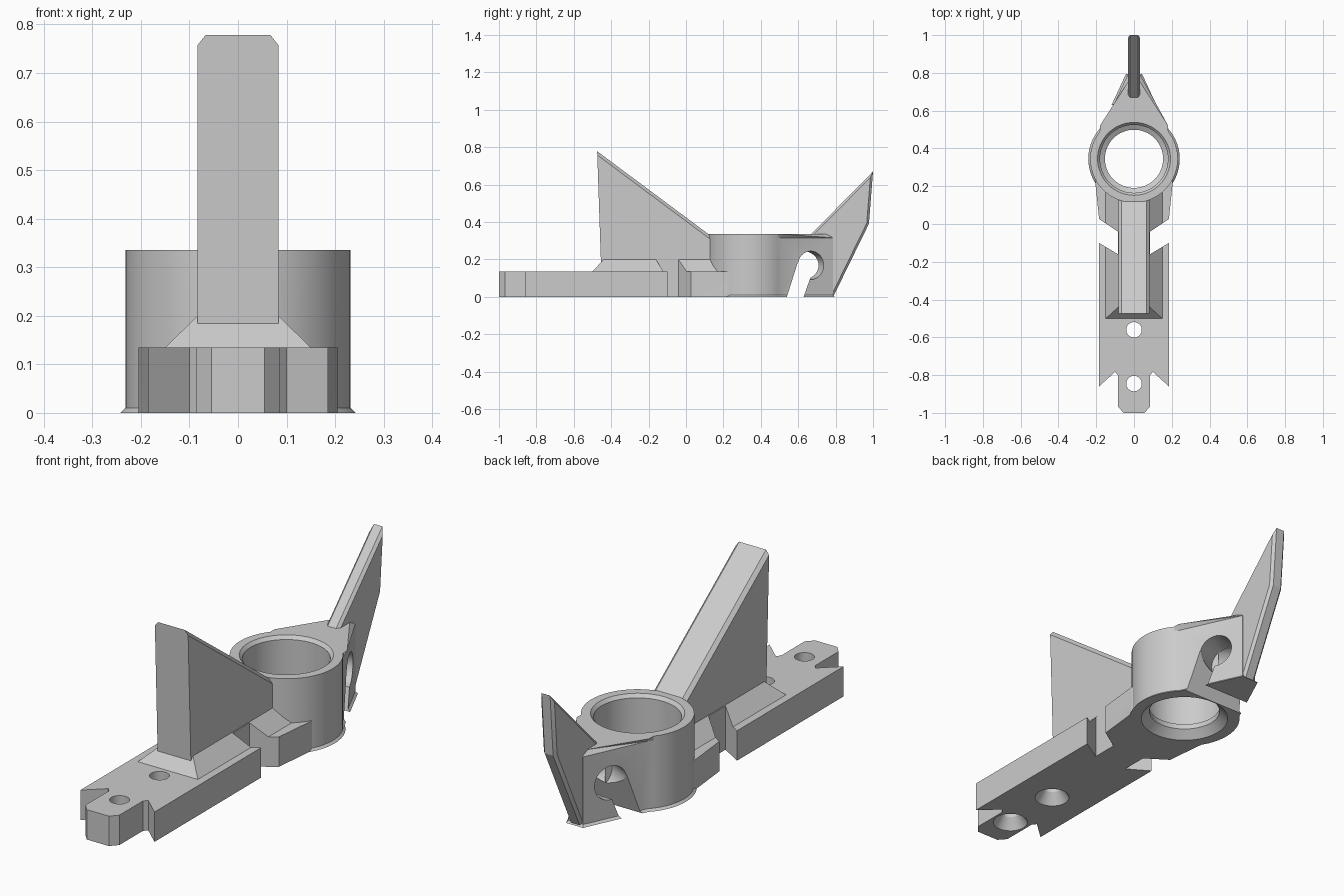
import bpy, bmesh
from math import cos, sin, tau, radians
from mathutils import Matrix, Vector

if "Cube" in bpy.data.objects:
    bpy.data.objects.remove(bpy.data.objects["Cube"])


def finish(name, bm):
    bmesh.ops.recalc_face_normals(bm, faces=bm.faces[:])
    me = bpy.data.meshes.new(name)
    bm.to_mesh(me)
    bm.free()
    ob = bpy.data.objects.new(name, me)
    bpy.context.collection.objects.link(ob)
    return ob


def loft(bm, rings):
    """Skin a list of equal-length vertex loops and cap both ends."""
    n = len(rings[0])
    for a, b in zip(rings, rings[1:]):
        for i in range(n):
            j = (i + 1) % n
            bm.faces.new((a[i], a[j], b[j], b[i]))
    bm.faces.new(rings[0])
    bm.faces.new(rings[-1])


def prism(name, pts, lo, hi, axis="Z", bevels=()):
    """Extrude an xy outline along Z, or a yz outline along X."""
    bm = bmesh.new()
    place = (lambda p, w: (p[0], p[1], w)) if axis == "Z" else (lambda p, w: (w, p[0], p[1]))
    loft(bm, [[bm.verts.new(place(p, w)) for p in pts] for w in (lo, hi)])
    for offset, test in bevels:
        edges = [e for e in bm.edges if test(e.verts[0].co, e.verts[1].co)]
        bmesh.ops.bevel(bm, geom=edges, offset=offset, segments=1, affect="EDGES")
    return finish(name, bm)


def lathe(name, profile, matrix, n=48):
    """Solid of revolution from (radius, height) pairs."""
    bm = bmesh.new()
    loft(bm, [[bm.verts.new(matrix @ Vector((r * cos(tau * i / n), r * sin(tau * i / n), z)))
               for i in range(n)] for r, z in profile])
    return finish(name, bm)


def mirrored(half):
    return half + [(-x, y) for x, y in reversed(half)]


def combine(target, other, operation):
    mod = target.modifiers.new(operation, "BOOLEAN")
    mod.object, mod.operation, mod.solver = other, operation, "EXACT"
    bpy.context.view_layer.objects.active = target
    bpy.ops.object.modifier_apply(modifier=mod.name)
    bpy.data.objects.remove(other)


# Base plate with notched front tab
bracket = prism("mounting_bracket", mirrored([
    (0.055, -1), (0.085, -0.967), (0.085, -0.80), (0.1, -0.783), (0.185, -0.86),
    (0.185, 0.03), (0.205, 0.22), (0.2, 0.3)]), 0, 0.135)

# Sloped foot along the bottom of the upright web
bm = bmesh.new()
loft(bm, [[bm.verts.new((x, y, z)) for x, y in ((-w, f), (w, f), (w, 0.25), (-w, 0.25))]
          for w, f, z in ((0.155, -0.505, 0.13), (0.083, -0.44, 0.2))])
web_foot = finish("web_foot", bm)

# Upright triangular web
web = prism("upright_web", [(-0.475, 0.778), (-0.452, 0.1), (0.14, 0.1), (0.14, 0.32)],
            -0.083, 0.083, "X",
            [(0.016, lambda a, b: abs(a.x - b.x) < 1e-4 and min(a.z, b.z) > 0.3)])

# Collar with tapered tail
arc = [radians(-225 + 270 * i / 42) for i in range(43)]
outline = [(0.232 * cos(a), 0.345 + 0.232 * sin(a)) for a in arc] + [(0.036, 0.785), (-0.036, 0.785)]
collar = prism("collar", outline, 0, 0.335, "Z", [
    (0.02, lambda a, b: min(a.z, b.z) > 0.334),
    (0.01, lambda a, b: max(a.z, b.z) < 0.001)])

# Swept tail fin
tail_fin = prism("tail_fin", [(0.64, 0.305), (1, 0.67), (0.978, 0.39), (0.787, 0), (0.66, 0)],
                 -0.033, 0.033, "X",
                 [(0.012, lambda a, b: abs(a.x - b.x) < 1e-4
                   and a.y + b.y > 1.5 and a.z + b.z > 0.2)])

for part in (web_foot, web, collar, tail_fin):
    combine(bracket, part, "UNION")

# Stepped bore through the collar
cutters = [lathe("bore_cutter", [
    (0.2, -0.01), (0.19, 0), (0.154, 0.036), (0.154, 0.06), (0.18, 0.075),
    (0.18, 0.32), (0.193, 0.335), (0.193, 0.4)], Matrix.Translation((0, 0.345, 0)), 64)]

# Countersunk screw holes
for y in (-0.56, -0.845):
    cutters.append(lathe("screw_cutter", [(0.085, -0.01), (0.075, 0), (0.041, 0.05), (0.041, 0.2)],
                         Matrix.Translation((0, y, 0)), 32))

# V notches in both sides of the base, and angled holes square to the tail flanks
for s in (1, -1):
    cutters.append(prism("notch_cutter", [
        (s * 0.085, -0.16), (s * 0.3, -0.031), (s * 0.3, 0.103), (s * 0.085, -0.04)], -0.1, 0.4))
    aim = Vector((s * cos(radians(25)), sin(radians(25)), 0)).to_track_quat("Z", "Y").to_matrix().to_4x4()
    cutters.append(lathe("side_hole_cutter", [(0.076, -0.02), (0.076, 0.3)],
                         Matrix.Translation((0, 0.625, 0.168)) @ aim, 32))

# Slot from the side hole down to the underside
cutters.append(prism("slot_cutter", [(0.533, -0.02), (0.622, -0.02), (0.675, 0.13),
                                     (0.65, 0.18), (0.598, 0.185)], -0.3, 0.3, "X"))

for cutter in cutters:
    combine(bracket, cutter, "DIFFERENCE")

bpy.ops.object.select_all(action="DESELECT")
bracket.select_set(True)
bpy.context.view_layer.objects.active = bracket
bpy.ops.object.shade_smooth_by_angle(angle=radians(20))
